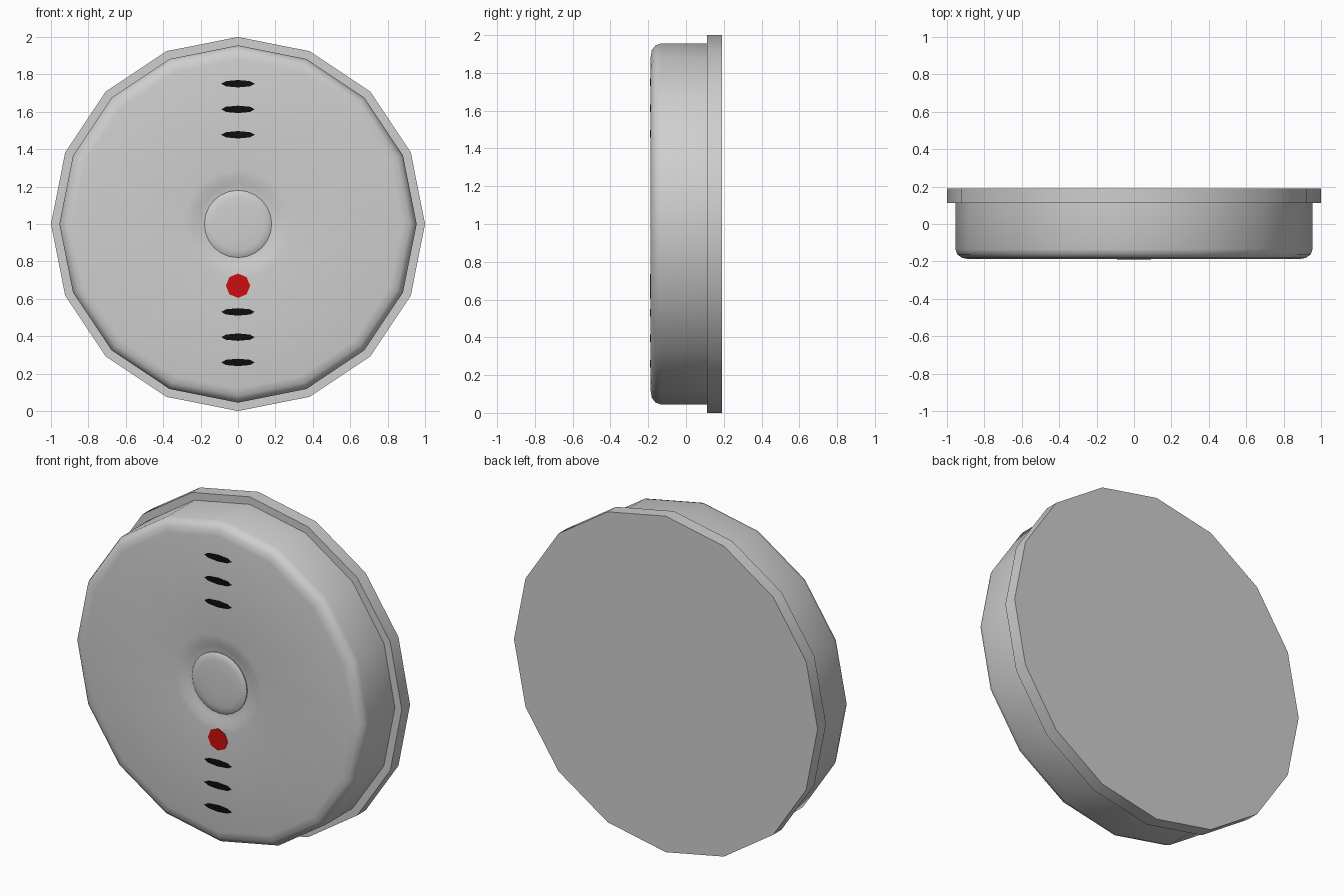
import bpy, bmesh, math

if "Cube" in bpy.data.objects:
    bpy.data.objects.remove(bpy.data.objects["Cube"])


def material(name, rgb):
    m = bpy.data.materials.new(name)
    m.diffuse_color = (*rgb, 1)
    m.use_nodes = True
    m.node_tree.nodes["Principled BSDF"].inputs["Base Color"].default_value = m.diffuse_color
    return m


GREY = material("light grey plastic", (0.62, 0.62, 0.62))
BLACK = material("black", (0.004, 0.004, 0.004))
RED = material("red", (0.62, 0.004, 0.004))


def lathe(name, profile, mat, sides=16, centre=(0, 1), scale=(1, 1), smooth=35):
    """Revolve (radius, y) points about the y axis and close both ends."""
    bm = bmesh.new()
    rings = []
    for r, y in profile:
        ring = []
        for i in range(sides):
            a = 2 * math.pi * i / sides
            ring.append(bm.verts.new((centre[0] + r * scale[0] * math.cos(a), y,
                                      centre[1] + r * scale[1] * math.sin(a))))
        rings.append(ring)
    for a, b in zip(rings, rings[1:]):
        for i in range(sides):
            j = (i + 1) % sides
            bm.faces.new((a[i], a[j], b[j], b[i]))
    bm.faces.new(rings[0])
    bm.faces.new(rings[-1])
    bmesh.ops.recalc_face_normals(bm, faces=bm.faces)
    mesh = bpy.data.meshes.new(name)
    bm.to_mesh(mesh)
    bm.free()
    mesh.materials.append(mat)
    obj = bpy.data.objects.new(name, mesh)
    bpy.context.collection.objects.link(obj)
    bpy.context.view_layer.objects.active = obj
    obj.select_set(True)
    bpy.ops.object.shade_smooth_by_angle(angle=math.radians(smooth))
    obj.select_set(False)
    return obj


# Wall plate
lathe("wall_plate", [(1.0, 0.19), (1.0, 0.112)], GREY)

# Body with rounded front edge and a shallow dish in the middle
lathe("body", [(0.955, 0.115), (0.955, -0.135), (0.945, -0.162), (0.92, -0.181),
               (0.88, -0.188), (0.29, -0.188), (0.25, -0.184), (0.215, -0.173),
               (0.17, -0.166)], GREY)

# Test button, gently domed
lathe("test_button", [(0.18, -0.15), (0.18, -0.174), (0.168, -0.181),
                      (0.14, -0.185), (0.08, -0.188)], GREY, sides=24)

# Vent slots above and below the button
for k, z in enumerate((1.75, 1.613, 1.477, 0.53, 0.395, 0.26)):
    lathe(f"vent_slot_{k + 1}", [(0.09, -0.184), (0.09, -0.190)], BLACK,
          sides=8, centre=(0, z), scale=(1, 0.22))

# Indicator light
lathe("indicator_light", [(0.065, -0.184), (0.065, -0.190)], RED, sides=8, centre=(0, 0.67))
